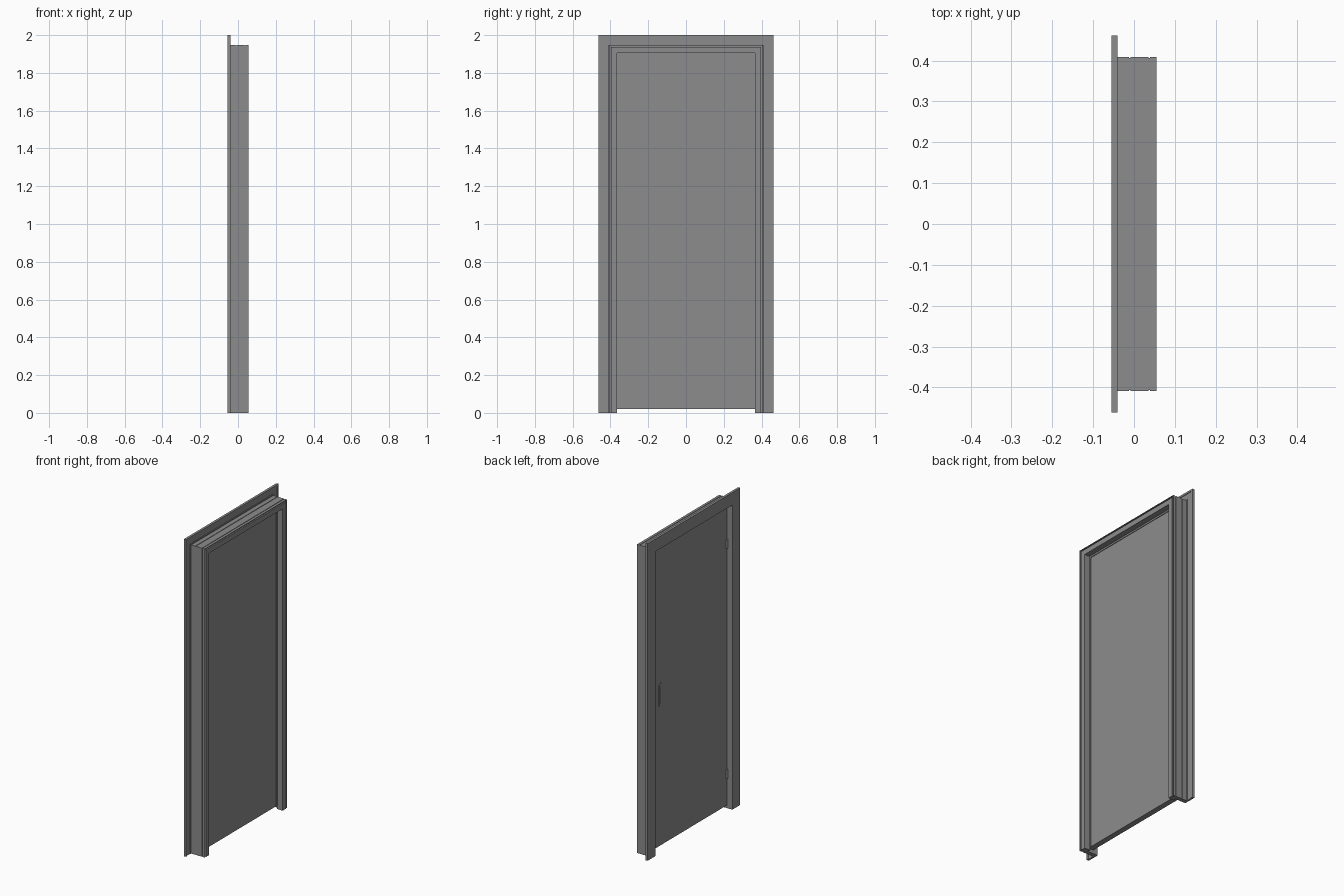
import bpy, bmesh, math

if "Cube" in bpy.data.objects:
    bpy.data.objects.remove(bpy.data.objects["Cube"])

TOP = 1.538  # the head sits this much higher than the half-width of each profile point

grey = bpy.data.materials.new("dark_grey")
grey.diffuse_color = (0.265, 0.265, 0.265, 1)
grey.use_nodes = True
grey.node_tree.nodes["Principled BSDF"].inputs["Base Color"].default_value = grey.diffuse_color


def finish(name, bm):
    bmesh.ops.recalc_face_normals(bm, faces=bm.faces)
    mesh = bpy.data.meshes.new(name)
    bm.to_mesh(mesh)
    bm.free()
    mesh.materials.append(grey)
    obj = bpy.data.objects.new(name, mesh)
    bpy.context.collection.objects.link(obj)
    return obj


def mitred_frame(name, profile, base=0.0):
    """Sweep a (half_width, x) profile up one leg, across the head and down."""
    bm = bmesh.new()
    rings = []
    for side, up in ((-1, 0), (-1, 1), (1, 1), (1, 0)):
        rings.append([bm.verts.new((x, side * d, d + TOP if up else base))
                      for d, x in profile])
    n = len(profile)
    for a, b in zip(rings, rings[1:]):
        for i in range(n):
            j = (i + 1) % n
            bm.faces.new((a[i], a[j], b[j], b[i]))
    bm.faces.new(rings[0])
    bm.faces.new(rings[-1])
    return finish(name, bm)


def box(name, x, y, z):
    bm = bmesh.new()
    bmesh.ops.create_cube(bm, size=1)
    for v in bm.verts:
        v.co = [lo + (c + 0.5) * (hi - lo) for c, (lo, hi) in zip(v.co, (x, y, z))]
    return finish(name, bm)


def stadium(name, x0, x1, y, z, radius, half):
    """Upright plate with round ends, facing along x."""
    bm = bmesh.new()
    pts = []
    for k in range(26):
        a = math.pi * (k if k < 13 else k - 1) / 12
        cz = half - radius if k < 13 else radius - half
        pts.append(bm.verts.new((x0, y + radius * math.cos(a), z + cz + radius * math.sin(a))))
    face = bm.faces.new(pts)
    out = bmesh.ops.extrude_face_region(bm, geom=[face])
    for v in out["geom"]:
        if isinstance(v, bmesh.types.BMVert):
            v.co.x = x1
    return finish(name, bm)


# Jamb: rebated inside, grooved outside, slotted on the +x face
mitred_frame("door_frame", [
    (0.383, -0.04), (0.409, -0.04),
    (0.409, -0.012), (0.406, -0.012), (0.406, -0.008), (0.409, -0.008),
    (0.409, 0.035), (0.406, 0.035), (0.406, 0.039), (0.409, 0.039),
    (0.409, 0.055), (0.406, 0.055), (0.406, 0.046), (0.398, 0.046), (0.398, 0.055),
    (0.366, 0.055), (0.366, 0.016), (0.383, 0.016)])

# Flat trim around the -x side, with a shallow hollow on its back
mitred_frame("architrave", [
    (0.383, -0.055), (0.462, -0.055), (0.462, -0.04), (0.450, -0.04),
    (0.450, -0.044), (0.416, -0.044), (0.416, -0.04), (0.383, -0.04)])

# Thin seal between door and stop
mitred_frame("seal", [(0.356, 0.014), (0.367, 0.014), (0.367, 0.019), (0.356, 0.019)], 0.02)

# Door leaf
box("door_leaf", (-0.02, 0.015), (-0.380, 0.380), (0.02, 1.918))

# Pull: backplate with a raised grip
stadium("pull_plate", -0.019, -0.023, 0.283, 0.97, 0.019, 0.075)
stadium("pull_grip", -0.022, -0.025, 0.283, 0.97, 0.012, 0.058)

# Hinges on the opposite edge
for i, z in enumerate((0.22, 1.67)):
    bm = bmesh.new()
    bmesh.ops.create_cone(bm, cap_ends=True, segments=16, radius1=0.006,
                          radius2=0.006, depth=0.055)
    hinge = finish(f"hinge_{i + 1}", bm)
    hinge.location = (-0.022, -0.378, z)
    for p in hinge.data.polygons:
        p.use_smooth = len(p.vertices) == 4
